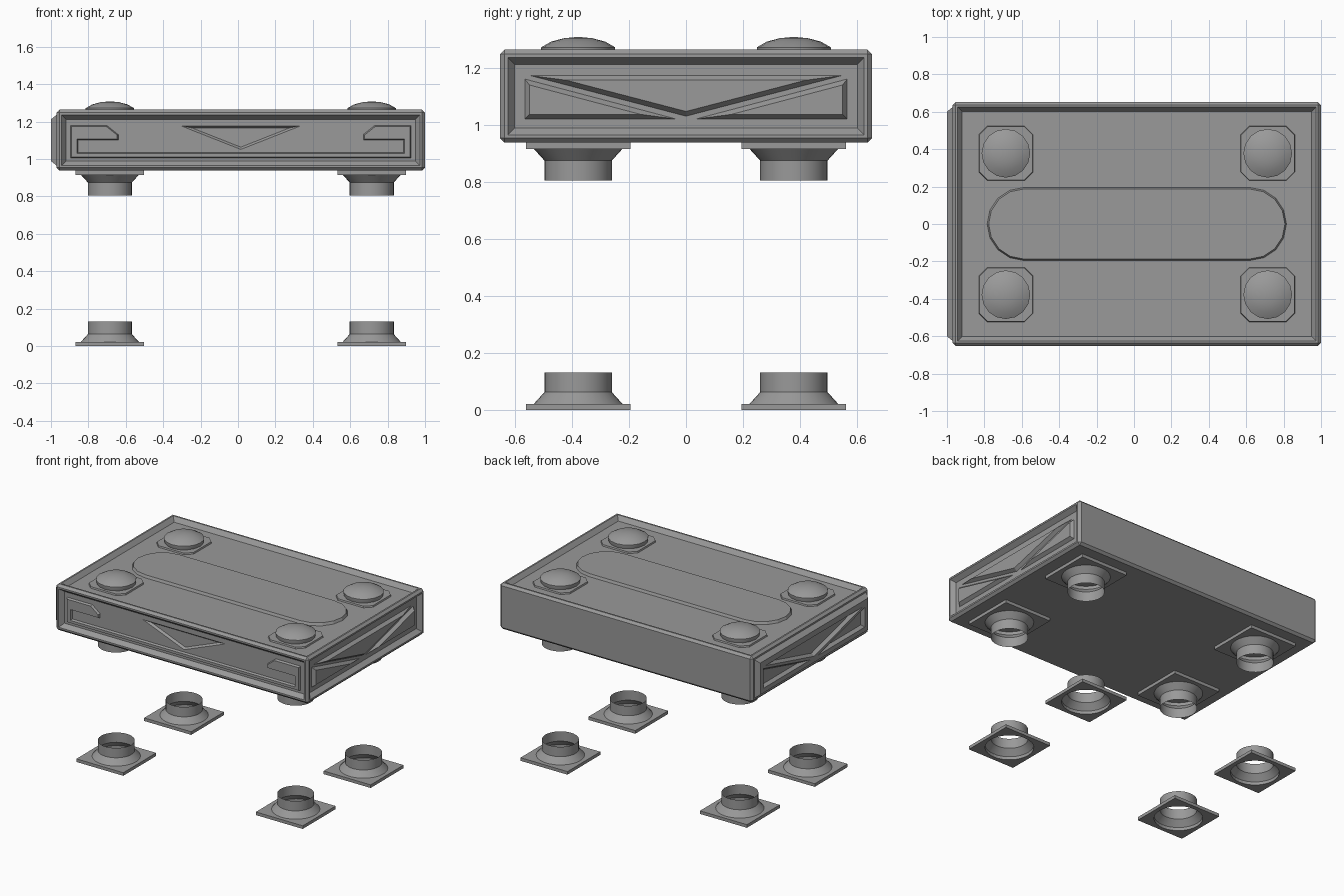
import bpy, bmesh, math
from mathutils import Matrix, Vector

if "Cube" in bpy.data.objects:
    bpy.data.objects.remove(bpy.data.objects["Cube"], do_unlink=True)

steel = bpy.data.materials.new("grey steel")
steel.use_nodes = True
GREY = (0.32, 0.32, 0.32, 1)
steel.diffuse_color = GREY
steel.node_tree.nodes["Principled BSDF"].inputs["Base Color"].default_value = GREY

X, Y, Z = Vector((1, 0, 0)), Vector((0, 1, 0)), Vector((0, 0, 1))
CX = 0.015                      # centre of the slab in x
HX, HY = 0.985, 0.652           # half sizes of the slab
BOTTOM, TOP = 0.937, 1.263
DEPTH = 0.03                    # panel recess


def finish(bm, name):
    mesh = bpy.data.meshes.new(name)
    bm.to_mesh(mesh)
    bm.free()
    ob = bpy.data.objects.new(name, mesh)
    bpy.context.collection.objects.link(ob)
    mesh.materials.append(steel)
    return ob


def smooth(ob):
    bpy.ops.object.select_all(action='DESELECT')
    ob.select_set(True)
    bpy.context.view_layer.objects.active = ob
    bpy.ops.object.shade_smooth_by_angle(angle=math.radians(25))


def plate(name, points, origin, u, v, height, slope):
    """Closed plate with sloping sides, standing on the plane u, v."""
    w = u.cross(v)
    bm = bmesh.new()
    face = bm.faces.new([bm.verts.new(origin + u * a + v * b) for a, b in points])
    bm.normal_update()
    if face.normal.dot(w) < 0:
        face.normal_flip()
    bmesh.ops.inset_region(bm, faces=[face], thickness=slope, use_boundary=True, use_even_offset=True)
    for vert in face.verts:
        vert.co += w * height
    bmesh.ops.holes_fill(bm, edges=[e for e in bm.edges if e.is_boundary], sides=0)
    bmesh.ops.recalc_face_normals(bm, faces=bm.faces)
    return finish(bm, name)


# Slab: bevelled box with framed panels on four faces
bm = bmesh.new()
bmesh.ops.create_cube(bm, size=1, matrix=Matrix.Translation((CX, 0, (BOTTOM + TOP) / 2))
                      @ Matrix.Diagonal((2 * HX, 2 * HY, TOP - BOTTOM, 1)))
bmesh.ops.bevel(bm, geom=bm.edges[:], offset=0.016, segments=1, affect='EDGES')
for normal, depth in ((X, -DEPTH), (-X, DEPTH), (-Y, -DEPTH), (Z, -DEPTH)):
    bm.normal_update()
    face = max(bm.faces, key=lambda f: f.calc_area() if f.normal.dot(normal) > 0.99 else 0)
    bmesh.ops.inset_region(bm, faces=[face], thickness=0.016)
    bmesh.ops.inset_region(bm, faces=[face], thickness=0.034)
    for vert in face.verts:
        vert.co += normal * depth
slab = finish(bm, "slab")


def cut(cutter):
    mod = slab.modifiers.new("cut", 'BOOLEAN')
    mod.operation = 'DIFFERENCE'
    mod.solver = 'EXACT'
    mod.object = cutter
    cutter.hide_render = True
    cutter.hide_viewport = True


# Side triangles: raised on one end, sunk into the other
middle = [(-0.545, 1.172), (0, 1.03), (0.545, 1.172)]
corner = [(-0.565, 1.16), (-0.565, 1.02), (-0.035, 1.02)]
mirrored = [(-a, b) for a, b in corner]
for part, shape in (("middle", middle), ("front", corner), ("back", mirrored)):
    plate(part + "_side_triangle", shape, X * (CX + HX - DEPTH), Y, Z, 0.022, 0.016)
    cut(plate(part + "_triangle_cutter", shape, X * (CX - HX - DEPTH - 0.001), Y, Z, 0.023, 0.016))

# Front panel: sunk triangle and a raised hooked trim
front = Vector((CX, DEPTH - HY, 0))
cut(plate("front_triangle_cutter", [(-0.325, 1.178), (0, 1.05), (0.325, 1.178)],
          front - Y * 0.001, X, Z, -0.016, 0.012))
half = [(0.87, 1.035), (0.87, 1.1), (0.655, 1.1), (0.655, 1.13), (0.715, 1.178), (0.91, 1.178), (0.91, 1.005)]
trim = half + [(-a, b) for a, b in reversed(half)]
plate("front_trim", trim, front, X, Z, 0.016, 0.006)

# Long rounded plateau on the top
floor = Vector((CX, 0, TOP - DEPTH))
rounded = []
for side in (0, 1):
    for i in range(9):
        a = math.pi * (side + i / 8 - 0.5)
        rounded.append(((0.605 if side == 0 else -0.605) + 0.195 * math.cos(a), 0.195 * math.sin(a)))
plate("top_plateau", rounded, floor, X, Y, 0.018, 0.008)


def lathe(name, profile, centre, sides, cap=False):
    """Open skin turned from a profile of radius and height."""
    bm = bmesh.new()
    rings = [[bm.verts.new(centre + Vector((r * math.cos(2 * math.pi * i / sides),
                                            r * math.sin(2 * math.pi * i / sides), z)))
              for i in range(sides)] for r, z in profile]
    for low, high in zip(rings, rings[1:]):
        for i in range(sides):
            j = (i + 1) % sides
            bm.faces.new((low[i], low[j], high[j], high[i]))
    if cap:
        tip = bm.verts.new(centre + Z * cap)
        for i in range(sides):
            bm.faces.new((rings[-1][i], rings[-1][(i + 1) % sides], tip))
    ob = finish(bm, name)
    smooth(ob)
    return ob


def socket(name, x, y, base, up):
    """Square flange with a round hole, a cone and an open tube."""
    n, h, r, thick = 32, 0.183, 0.155, 0.022
    bm = bmesh.new()
    rows = []
    for z in (0, thick):
        inner, outer = [], []
        for i in range(n):
            c, s = math.cos(2 * math.pi * i / n), math.sin(2 * math.pi * i / n)
            k = h / max(abs(c), abs(s))
            inner.append(bm.verts.new((x + r * c, y + r * s, base + up * z)))
            outer.append(bm.verts.new((x + k * c, y + k * s, base + up * z)))
        rows += [inner, outer]
    order = [rows[0], rows[1], rows[3], rows[2], rows[0]]
    for a, b in zip(order, order[1:]):
        for i in range(n):
            j = (i + 1) % n
            bm.faces.new((a[i], a[j], b[j], b[i]))
    bmesh.ops.recalc_face_normals(bm, faces=bm.faces)
    bmesh.ops.dissolve_limit(bm, angle_limit=0.01, verts=bm.verts[:], edges=bm.edges[:])
    finish(bm, name + "_flange")
    skin = [(r, thick), (0.118, 0.063), (0.118, 0.132)]
    lathe(name + "_tube", [(a, up * z) for a, z in skin], Vector((x, y, base)), n).data.update()


# Corner sets: dome on its washer, upper socket, floor socket
octagon = [(s * a, t * b) for s, t, swap in ((1, 1, 0), (1, 1, 1), (-1, 1, 1), (-1, 1, 0),
                                             (-1, -1, 0), (-1, -1, 1), (1, -1, 1), (1, -1, 0))
           for a, b in [((0.145, 0.1), (0.1, 0.145))[swap]]]
dome = [(0.122, 0), (0.13, 0.03), (0.13, 0.038), (0.095, 0.058), (0.05, 0.07)]
for sx, xname in ((-1, "right"), (1, "left")):
    for sy, yname in ((-1, "front"), (1, "back")):
        name = yname + "_" + xname
        x, y = CX + sx * 0.7, sy * 0.378
        spot = Vector((x, y, TOP - DEPTH))
        plate(name + "_washer", octagon, spot, X, Y, 0.01, 0.003)
        lathe(name + "_dome", dome, spot, 16, cap=0.075)
        socket(name + "_upper", x, y, BOTTOM, -1)
        socket(name + "_foot", x, y, 0, 1)
